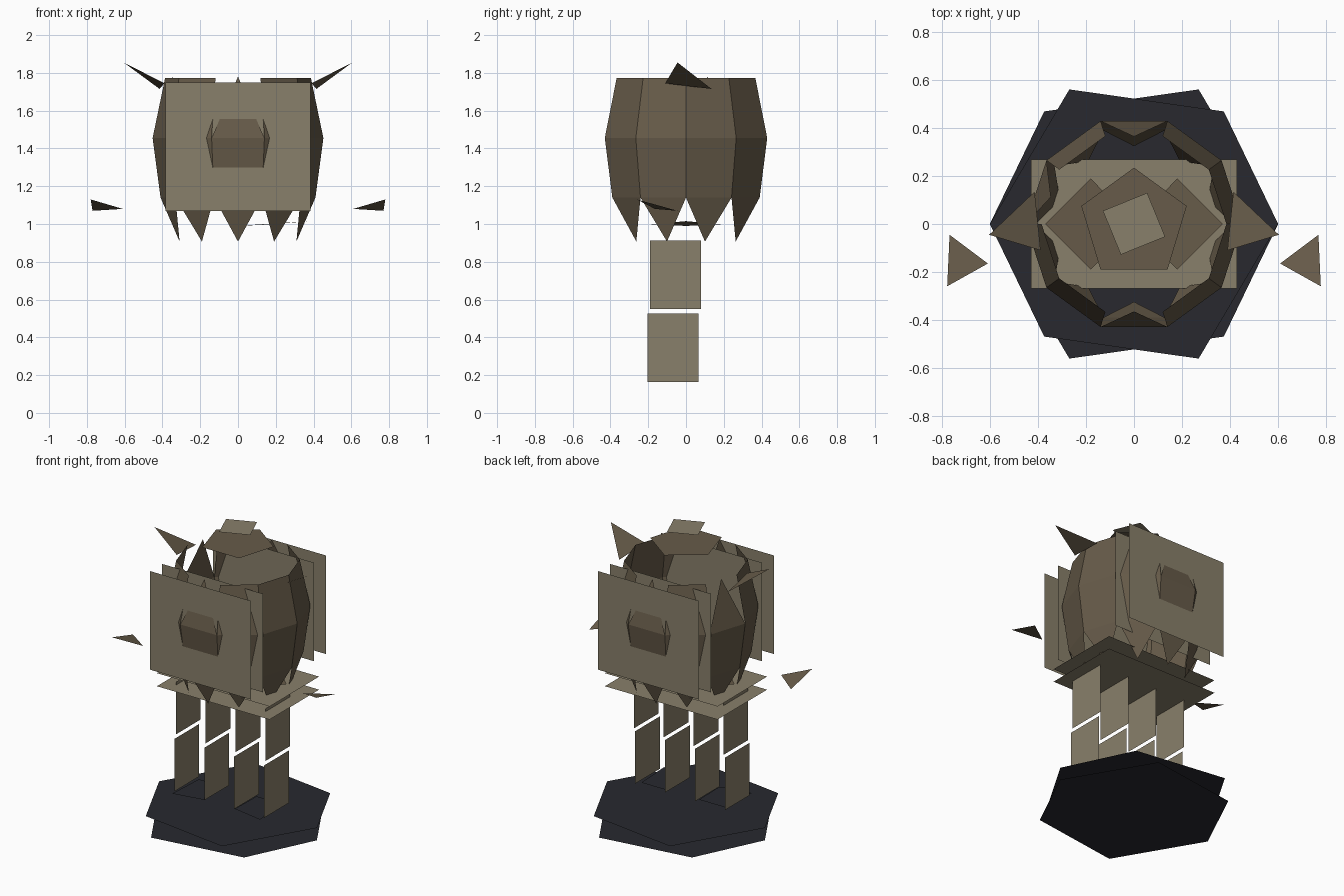
import bpy
from math import cos, sin, radians

if "Cube" in bpy.data.objects:
    bpy.data.objects.remove(bpy.data.objects["Cube"])


def material(name, rgb):
    m = bpy.data.materials.new(name)
    m.diffuse_color = (*rgb, 1)
    m.use_nodes = True
    m.node_tree.nodes["Principled BSDF"].inputs["Base Color"].default_value = m.diffuse_color
    return m


TAN = material("tan", (0.25, 0.215, 0.145))
BROWN = material("brown", (0.135, 0.105, 0.067))
DARK = material("dark", (0.021, 0.022, 0.028))


def sheet(name, verts, faces, mat):
    me = bpy.data.meshes.new(name)
    me.from_pydata(verts, [], faces)
    me.materials.append(mat)
    ob = bpy.data.objects.new(name, me)
    bpy.context.collection.objects.link(ob)
    return ob


def polygon(name, verts, mat):
    return sheet(name, verts, [tuple(range(len(verts)))], mat)


def flat(name, outline, z, mat):
    return polygon(name, [(x, y, z) for x, y in outline], mat)


def rect(x, y):
    return [(-x, -y), (x, -y), (x, y), (-x, y)]


def ring(r, deg, z):
    a = radians(deg)
    return (r * cos(a), r * sin(a), z)


# two flat base slabs, the lower one mirrored
base = [(-0.375, -0.47), (0.27, -0.562), (0.602, 0), (0.375, 0.47), (-0.27, 0.562), (-0.602, 0)]
flat("base_upper", base, 0.085, DARK)
flat("base_lower", [(-x, y) for x, y in base][::-1], 0.0, DARK)

# waist plates
flat("waist_plate_lower", rect(0.43, 0.27), 0.89, TAN)
flat("waist_plate_upper", rect(0.43, 0.27), 0.98, TAN)

# chest and back plates
for side, s in (("front", -1), ("back", 1)):
    for layer, y in (("outer", 0.41), ("inner", 0.28)):
        polygon(f"{side}_plate_{layer}",
                [(x * -s, s * y, z) for x, z in
                 ((-0.385, 1.07), (0.385, 1.07), (0.385, 1.75), (-0.385, 1.75))], TAN)

# ten-sided shell: lower panels, hanging points, upper panels (three come to a point)
POINTED = (90, 162, 270)
verts, faces = [], []


def add(*pts):
    faces.append(tuple(range(len(verts), len(verts) + len(pts))))
    verts.extend(pts)


for k in range(10):
    a, b, mid = 36 * k, 36 * k + 36, 36 * k + 18
    add(ring(0.41, a, 1.14), ring(0.41, b, 1.14), ring(0.452, b, 1.455), ring(0.452, a, 1.455))
    add(ring(0.325, mid, 0.907), ring(0.41, b, 1.14), ring(0.41, a, 1.14))
    if mid in POINTED:
        add(ring(0.452, a, 1.455), ring(0.452, b, 1.455), ring(0.365, mid, 1.78))
    else:
        add(ring(0.452, a, 1.455), ring(0.452, b, 1.455), ring(0.386, b, 1.773), ring(0.386, a, 1.773))
sheet("body_shell", verts, faces, BROWN)

# head plates
flat("head_plate", [(0, 0.235), (-0.22, 0.075), (-0.14, -0.19), (0.14, -0.19), (0.22, 0.075)], 1.895, BROWN)
flat("head_cap", [(0.055, 0.13), (-0.13, 0.055), (-0.055, -0.128), (0.13, -0.053)], 2.0, TAN)

# mirrored parts
for side, s in (("left", -1), ("right", 1)):
    def mirrored(pts):
        pts = [(s * x, y, z) for x, y, z in pts]
        return pts if s > 0 else pts[::-1]

    polygon(f"{side}_shoulder_fin", mirrored([(0.605, -0.045, 1.855), (0.415, 0.135, 1.715), (0.39, -0.11, 1.745)]), BROWN)
    polygon(f"{side}_hand", mirrored([(0.61, -0.165, 1.08), (0.78, -0.26, 1.13), (0.77, -0.045, 1.07)]), BROWN)
    polygon(f"{side}_hip_plate", mirrored([(0, 0, 0.99), (0.18, -0.19, 0.998), (0.37, 0, 1.015), (0.18, 0.19, 0.998)]), BROWN)
    polygon(f"{side}_foot", mirrored([(0.115, -0.2, 0.163), (0.335, -0.24, 0.163),
                                      (0.32, 0.03, 0.163), (0.12, 0.03, 0.163)]), DARK)
    # each leg segment is a pair of upright side panels
    for part, y0, y1, z0, z1 in (("upper", -0.19, 0.08, 0.55, 0.912), ("lower", -0.205, 0.065, 0.163, 0.525)):
        for where, x in (("inner", 0.114), ("outer", 0.342)):
            pts = [(s * x, y0, z0), (s * x, y1, z0), (s * x, y1, z1), (s * x, y0, z1)]
            polygon(f"{side}_{part}_leg_{where}", pts, TAN)
